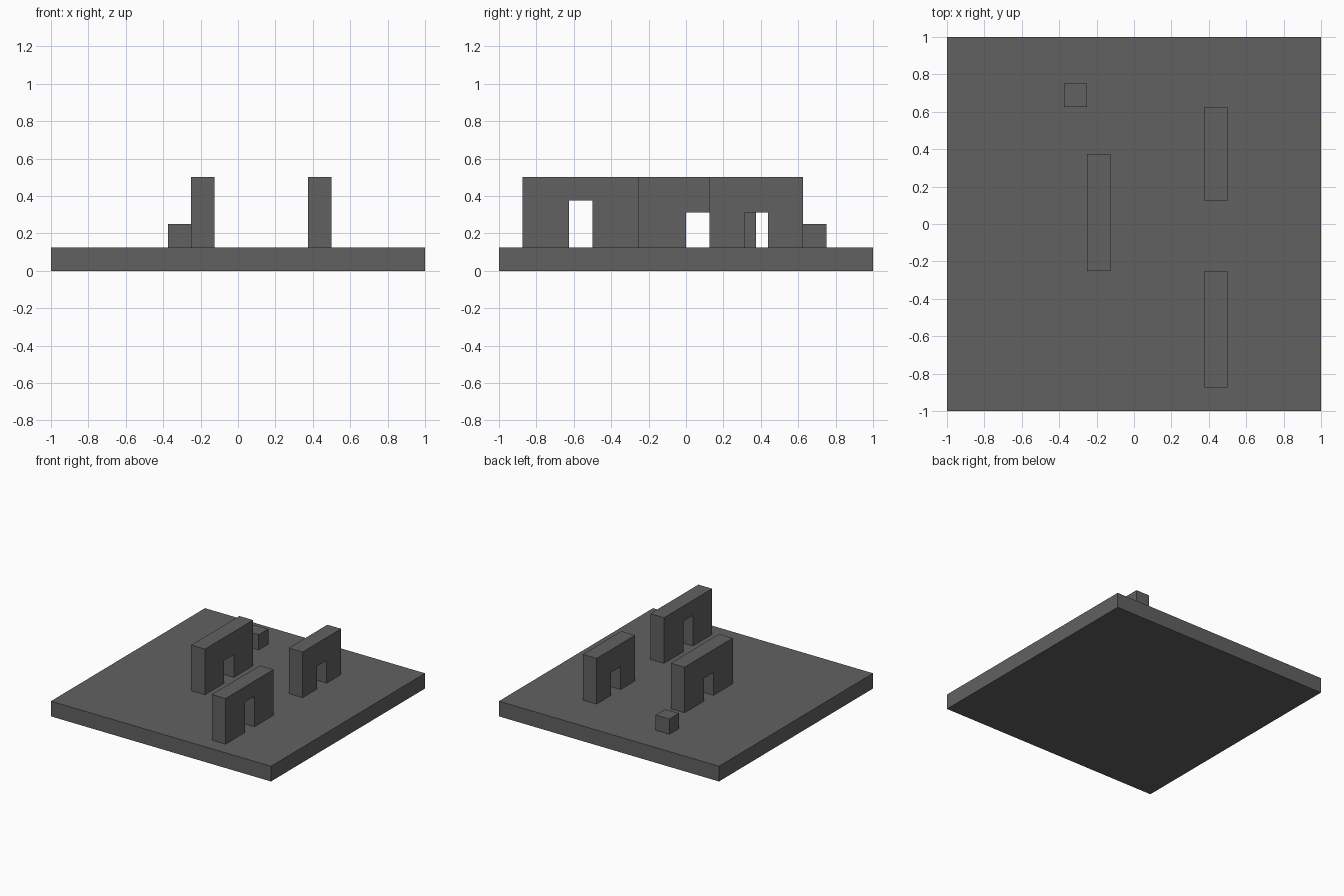
import bpy
import bmesh
from mathutils import Vector

default_cube = bpy.data.objects.get("Cube")
if default_cube:
    bpy.data.objects.remove(default_cube, do_unlink=True)

# Single stone colour
stone = bpy.data.materials.new("dark_grey_stone")
stone.use_nodes = True
grey = (0.12, 0.12, 0.12, 1)
stone.diffuse_color = grey
stone.node_tree.nodes["Principled BSDF"].inputs["Base Color"].default_value = grey

UNIT = 0.125  # wall thickness and slab height


def extrude_profile(name, profile, x0, x1):
    """Extrude a closed (y, z) outline from x0 to x1."""
    bm = bmesh.new()
    face = bm.faces.new([bm.verts.new((x0, y, z)) for y, z in profile])
    grown = bmesh.ops.extrude_face_region(bm, geom=[face])["geom"]
    moved = [v for v in grown if isinstance(v, bmesh.types.BMVert)]
    bmesh.ops.translate(bm, verts=moved, vec=Vector((x1 - x0, 0, 0)))
    bmesh.ops.recalc_face_normals(bm, faces=bm.faces)
    mesh = bpy.data.meshes.new(name)
    bm.to_mesh(mesh)
    bm.free()
    mesh.materials.append(stone)
    obj = bpy.data.objects.new(name, mesh)
    bpy.context.collection.objects.link(obj)


def block(name, x0, x1, y0, y1, z0, z1):
    extrude_profile(name, [(y0, z0), (y1, z0), (y1, z1), (y0, z1)], x0, x1)


def doorway_wall(name, x, y0, y1, door_y, door_top):
    """Wall along y with one open doorway at its foot."""
    floor, top, door_end = UNIT, 4 * UNIT, door_y + UNIT
    outline = [(y0, floor), (door_y, floor), (door_y, door_top), (door_end, door_top),
               (door_end, floor), (y1, floor), (y1, top), (y0, top)]
    extrude_profile(name, outline, x, x + UNIT)


# Ground slab
block("ground_slab", -1, 1, -1, 1, 0, UNIT)

# Three walls with doorways
doorway_wall("left_front_wall", 0.375, -0.875, -0.25, -0.625, 0.375)
doorway_wall("left_back_wall", 0.375, 0.125, 0.625, 0.3125, 0.3125)
doorway_wall("right_wall", -0.25, -0.25, 0.375, 0, 0.3125)

# Small loose block
block("small_block", -0.375, -0.25, 0.625, 0.75, UNIT, 2 * UNIT)
